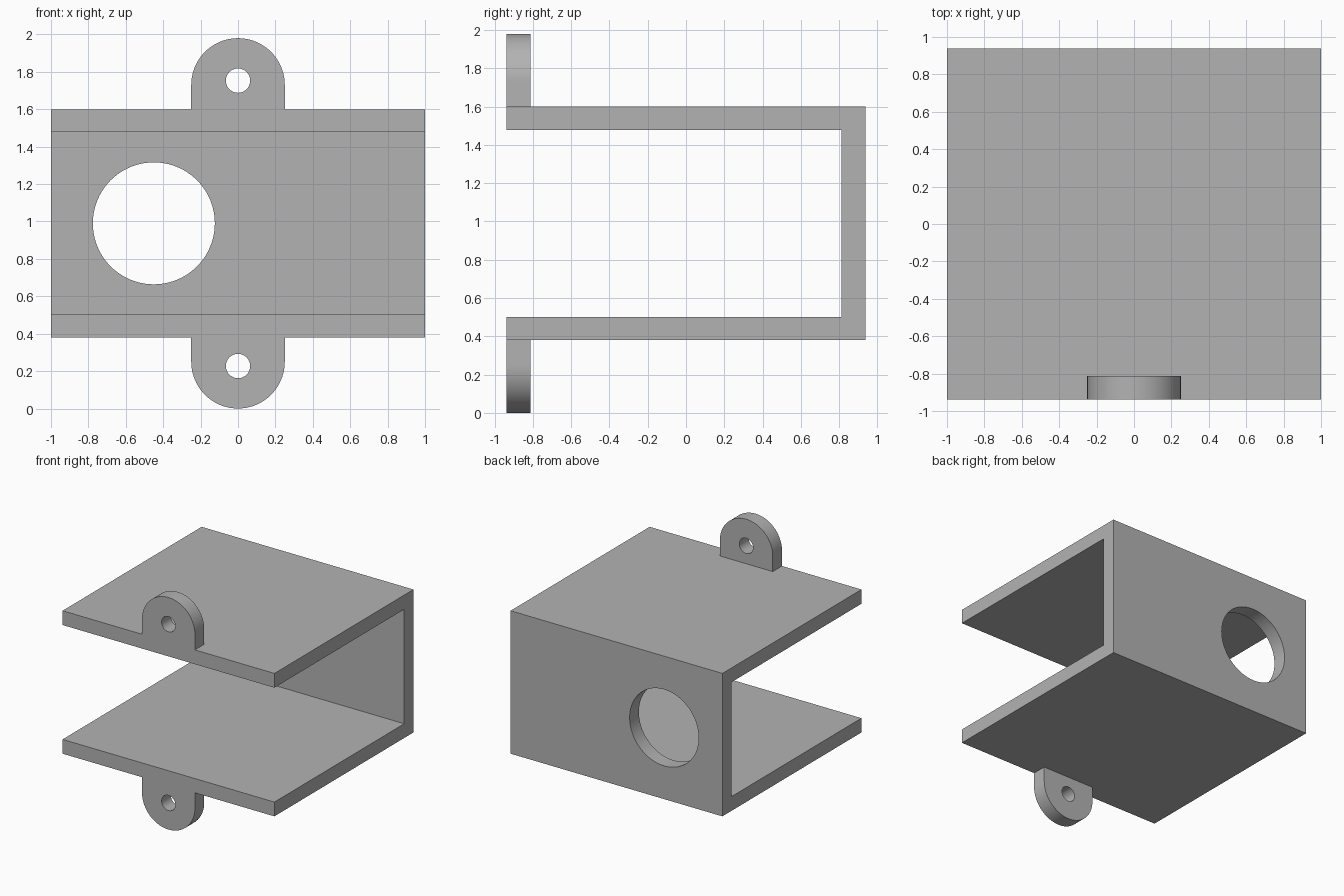
import bpy, bmesh, math

cube = bpy.data.objects.get("Cube")
if cube:
    bpy.data.objects.remove(cube, do_unlink=True)

MID = 0.99            # height of the symmetry plane
HALF_D = 0.9375       # half depth
OUTER, INNER = 0.61, 0.488
WALL = 0.125
TAB_R, TAB_C, TAB_HOLE_C = 0.25, 0.74, 0.763

grey = bpy.data.materials.new("plain_grey")
grey.use_nodes = True
colour = (0.45, 0.45, 0.45, 1)
grey.diffuse_color = colour
grey.node_tree.nodes["Principled BSDF"].inputs["Base Color"].default_value = colour


def prism(name, outline, depth):
    """Extrude a closed 3D outline along a vector."""
    bm = bmesh.new()
    face = bm.faces.new([bm.verts.new(p) for p in outline])
    new = bmesh.ops.extrude_face_region(bm, geom=[face])["geom"]
    bmesh.ops.translate(bm, vec=depth, verts=[v for v in new if isinstance(v, bmesh.types.BMVert)])
    bmesh.ops.recalc_face_normals(bm, faces=bm.faces)
    mesh = bpy.data.meshes.new(name)
    bm.to_mesh(mesh)
    bm.free()
    mesh.materials.append(grey)
    obj = bpy.data.objects.new(name, mesh)
    bpy.context.collection.objects.link(obj)
    return obj


def arc(x, y, z, r, turn, count):
    return [(x + r * math.cos(turn * i / count), y, z + r * math.sin(turn * i / count))
            for i in range(count + 1)]


def combine(target, tool, operation):
    mod = target.modifiers.new(operation, 'BOOLEAN')
    mod.operation, mod.solver, mod.object = operation, 'EXACT', tool
    with bpy.context.temp_override(object=target, active_object=target):
        bpy.ops.object.modifier_apply(modifier=mod.name)
    bpy.data.objects.remove(tool, do_unlink=True)


# U-shaped channel, open at the front
inner_y = HALF_D - WALL
profile = [(-HALF_D, -OUTER), (HALF_D, -OUTER), (HALF_D, OUTER), (-HALF_D, OUTER),
           (-HALF_D, INNER), (inner_y, INNER), (inner_y, -INNER), (-HALF_D, -INNER)]
bracket = prism("channel_bracket", [(-1, y, MID + z) for y, z in profile], (2, 0, 0))

# Rounded mounting tabs above and below the front edges, each with a screw hole
for side in (1, -1):
    root = MID + side * (OUTER - 0.06)
    outline = [(-TAB_R, -HALF_D, root), (TAB_R, -HALF_D, root)]
    outline += arc(0, -HALF_D, MID + side * TAB_C, TAB_R, side * math.pi, 48)
    combine(bracket, prism("tab", outline, (0, WALL, 0)), 'UNION')
    hole = arc(0, -HALF_D - 0.1, MID + side * TAB_HOLE_C, 0.065, 2 * math.pi, 48)[:-1]
    combine(bracket, prism("screw_hole_cutter", hole, (0, WALL + 0.2, 0)), 'DIFFERENCE')

# Large round opening through the back wall
opening = arc(-0.45, inner_y - 0.1, MID, 0.326, 2 * math.pi, 96)[:-1]
combine(bracket, prism("opening_cutter", opening, (0, WALL + 0.2, 0)), 'DIFFERENCE')

bpy.ops.object.select_all(action='DESELECT')
bracket.select_set(True)
bpy.context.view_layer.objects.active = bracket
bpy.ops.object.shade_smooth_by_angle(angle=math.radians(30))
